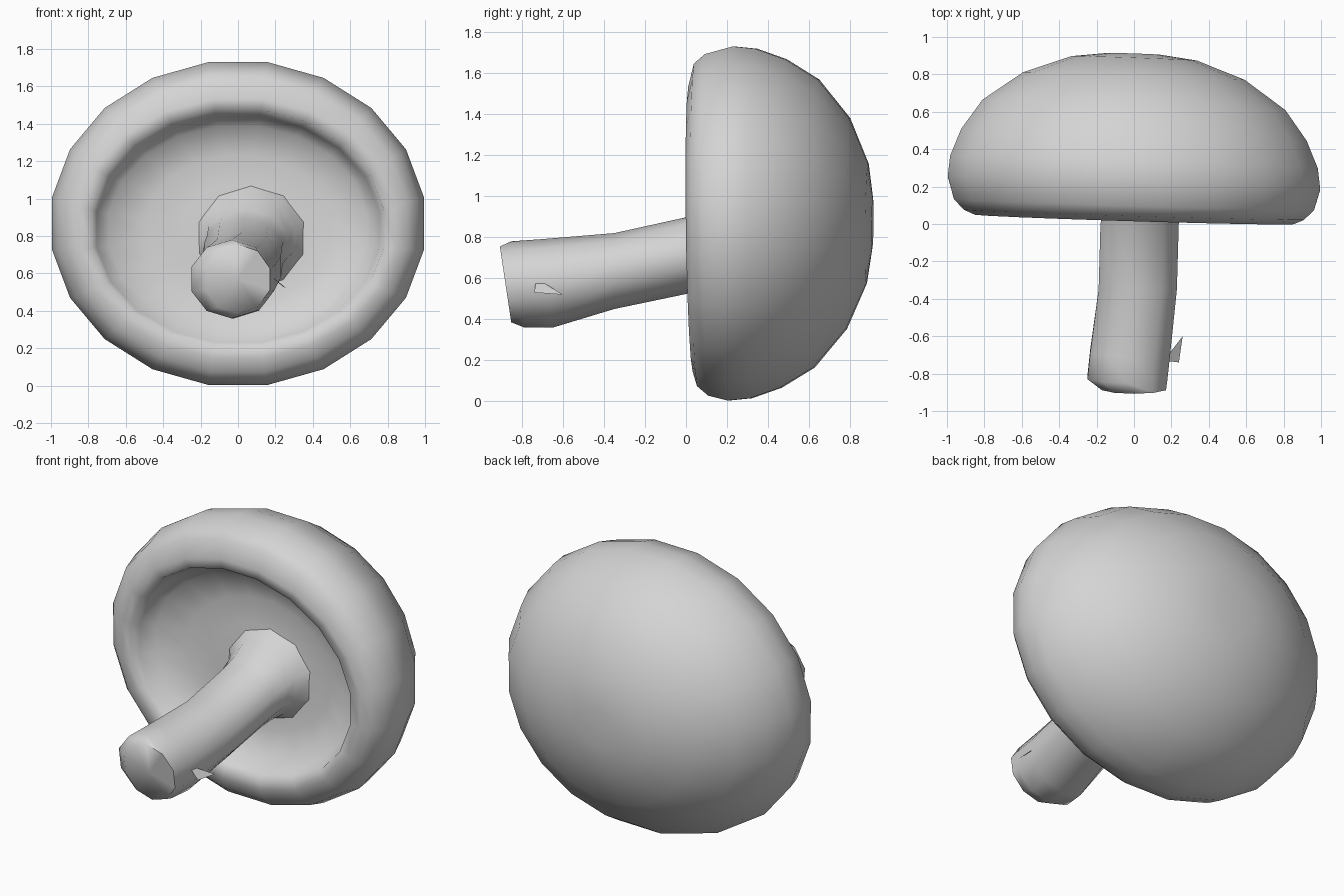
import bpy, bmesh, math

cube = bpy.data.objects.get("Cube")
if cube:
    bpy.data.objects.remove(cube, do_unlink=True)

grey = bpy.data.materials.new("plain grey")
grey.use_nodes = True
colour = (0.66, 0.66, 0.66, 1)
grey.diffuse_color = colour
grey.node_tree.nodes["Principled BSDF"].inputs["Base Color"].default_value = colour


def finish(name, bm, angle):
    bmesh.ops.recalc_face_normals(bm, faces=bm.faces)
    mesh = bpy.data.meshes.new(name)
    bm.to_mesh(mesh)
    bm.free()
    mesh.materials.append(grey)
    obj = bpy.data.objects.new(name, mesh)
    bpy.context.collection.objects.link(obj)
    bpy.ops.object.select_all(action="DESELECT")
    obj.select_set(True)
    bpy.context.view_layer.objects.active = obj
    bpy.ops.object.shade_smooth_by_angle(angle=math.radians(angle))


def loft(name, rings, sides, angle):
    """Skin oval rings (y, centre x, centre z, radius x, radius z, tilt x, tilt z)."""
    bm = bmesh.new()
    loops = []
    for y, cx, cz, rx, rz, tilt_x, tilt_z in rings:
        loop = []
        for i in range(sides):
            a = math.tau * (i + 0.5) / sides
            dx, dz = rx * math.cos(a), rz * math.sin(a)
            loop.append(bm.verts.new((cx + dx, y + tilt_x * dx + tilt_z * dz, cz + dz)))
        loops.append(loop)
    for a, b in zip(loops, loops[1:]):
        for i in range(sides):
            j = (i + 1) % sides
            bm.faces.new((a[i], a[j], b[j], b[i]))
    # Close both ends with a fan
    for loop, ring in ((loops[0], rings[0]), (loops[-1], rings[-1])):
        tip = bm.verts.new((ring[1], ring[0], ring[2]))
        for i in range(sides):
            bm.faces.new((loop[i], loop[(i + 1) % sides], tip))
    finish(name, bm, angle)


# Cap: domed back, rolled lip and shallow gill hollow, as (radius, y)
dome = [(0.14, 0.91), (0.34, 0.885), (0.6, 0.79), (0.82, 0.635), (0.935, 0.475),
        (0.995, 0.33), (1.008, 0.22)]
lip = [(0.975, 0.105), (0.92, 0.05), (0.86, 0.025), (0.79, 0.025)]
hollow = [(0.765, 0.1), (0.7, 0.17), (0.5, 0.22), (0.3, 0.21)]
rings = [(y, 0, 0.867, r, r * 0.867, -0.035, 0.015) for r, y in dome]
rings += [(y, 0, 0.86, r, r * 0.865, -0.03, -0.01) for r, y in lip[:2]]
rings += [(y, 0, 0.84, r, r * 0.815, -0.03, -0.015) for r, y in lip[2:]]
rings += [(y, 0, 0.835, r, r * 0.8, 0, 0.06) for r, y in hollow]
loft("cap", rings, 20, 75)

# Stem: leaning tube, flared where it meets the gills, with a slanted cut end
stem = [(-0.88, 0, 0.57, 0.18, 0.185, 0, -0.15),
        (-0.82, -0.035, 0.57, 0.225, 0.21, 0, -0.15),
        (-0.68, -0.02, 0.575, 0.225, 0.215, 0, -0.15),
        (-0.35, 0.02, 0.635, 0.22, 0.185, 0, 0),
        (0.0, 0.03, 0.71, 0.22, 0.187, 0, 0),
        (0.08, 0.05, 0.745, 0.225, 0.2, 0, 0),
        (0.15, 0.07, 0.785, 0.24, 0.23, 0, 0),
        (0.24, 0.07, 0.79, 0.32, 0.3, 0, 0.05)]
loft("stem", stem, 10, 70)

# Splinter: small torn flake on the side of the stem
bm = bmesh.new()
bm.faces.new([bm.verts.new(p) for p in
              ((0.16, -0.73, 0.6), (0.26, -0.6, 0.52), (0.24, -0.74, 0.53))])
finish("stem_splinter", bm, 30)
